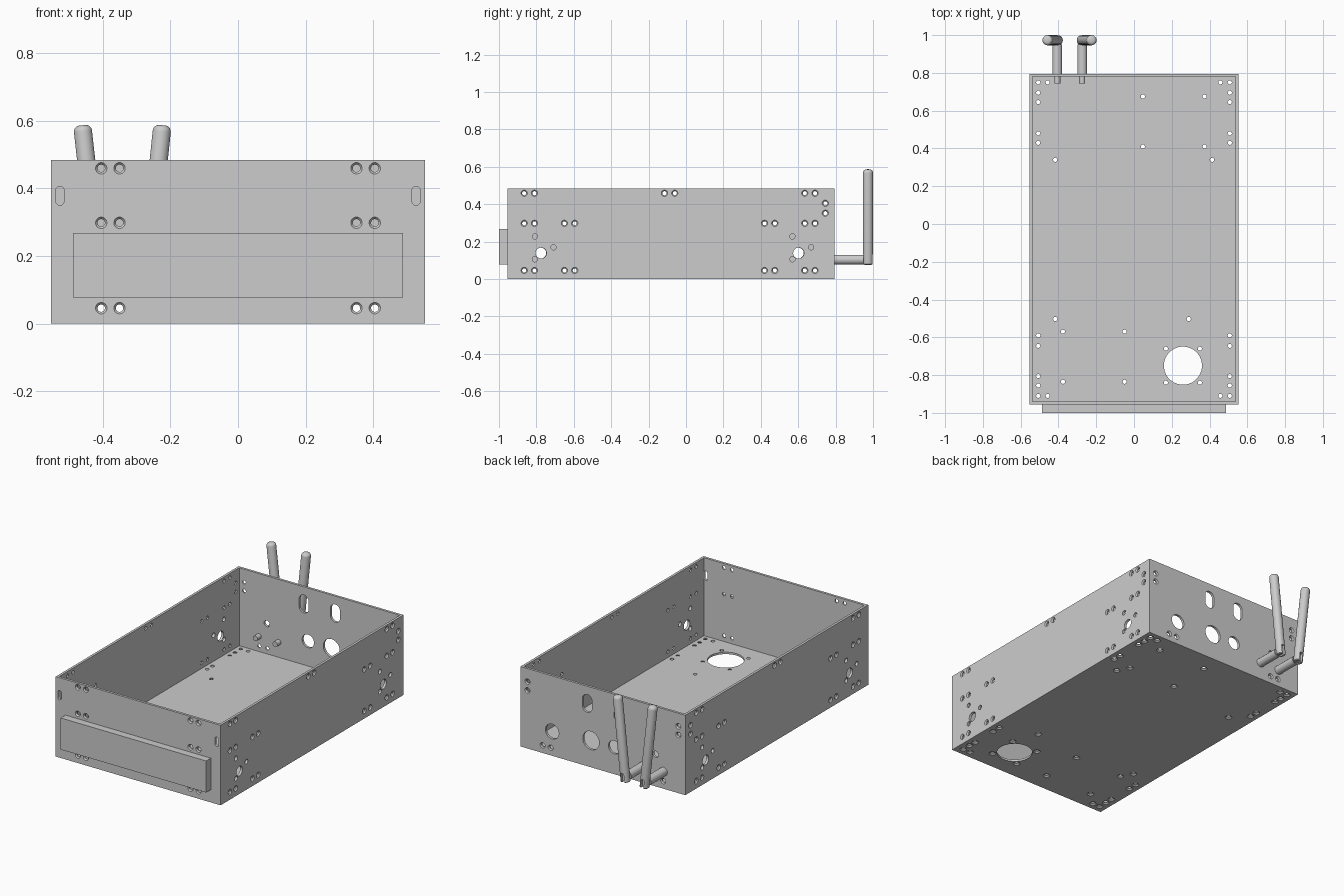
import bpy, bmesh, math
from mathutils import Matrix, Vector

if "Cube" in bpy.data.objects:
    bpy.data.objects.remove(bpy.data.objects["Cube"])

grey = bpy.data.materials.new("metal grey")
grey.use_nodes = True
COLOUR = (0.605, 0.605, 0.605, 1)
grey.diffuse_color = COLOUR
grey.node_tree.nodes["Principled BSDF"].inputs["Base Color"].default_value = COLOUR

W, H, T = 0.552, 0.484, 0.015         # half width, height, sheet thickness
FRONT, BACK = -0.955, 0.795
MID = (0.69 - 0.865) / 2              # centre of the side hole pattern


def make(name, bm):
    bmesh.ops.recalc_face_normals(bm, faces=bm.faces)
    mesh = bpy.data.meshes.new(name)
    bm.to_mesh(mesh)
    bm.free()
    mesh.materials.append(grey)
    ob = bpy.data.objects.new(name, mesh)
    bpy.context.collection.objects.link(ob)
    return ob


def box(name, lo, hi):
    bm = bmesh.new()
    lo, hi = Vector(lo), Vector(hi)
    bmesh.ops.create_cube(bm, size=1, matrix=Matrix.Translation((lo + hi) / 2)
                          @ Matrix.Diagonal((*(hi - lo), 1)))
    return make(name, bm)


def frame(origin, u, v):
    """Local axes: u and v across, their cross product along the height."""
    u, v = Vector(u).normalized(), Vector(v).normalized()
    m = Matrix((u, v, u.cross(v))).transposed().to_4x4()
    m.translation = Vector(origin)
    return m


def turned(bm, m, profile, n=20, stretch=0):
    """Closed solid from (height, radius) rings, optionally stretched to a slot."""
    rings = []
    for h, r in profile:
        ring = []
        for i in range(n):
            a = (i + 0.5) * math.tau / n
            y = r * math.sin(a)
            ring.append(bm.verts.new(m @ Vector((r * math.cos(a), y + math.copysign(stretch, y), h))))
        rings.append(ring)
    for p, q in zip(rings, rings[1:]):
        for i in range(n):
            j = (i + 1) % n
            bm.faces.new((p[i], p[j], q[j], q[i]))
    bm.faces.new(rings[0])
    bm.faces.new(rings[-1])


def cut(ob, cutter):
    mod = ob.modifiers.new("holes", 'BOOLEAN')
    mod.operation, mod.solver, mod.object = 'DIFFERENCE', 'EXACT', cutter
    deps = bpy.context.evaluated_depsgraph_get()
    mesh = bpy.data.meshes.new_from_object(ob.evaluated_get(deps))
    ob.modifiers.clear()
    ob.data = mesh
    bpy.data.objects.remove(cutter)


def drill(ob, m, screws, bores=(), slots=(), sink=0.017):
    """Countersunk screw holes, plain (u, v, r) bores and (u, v, r, stretch) slots."""
    bm = bmesh.new()
    at = lambda u, v: m @ Matrix.Translation((u, v, 0))
    for u, v in screws:
        turned(bm, at(u, v), [(-0.03, 0.011), (-0.007, 0.011), (0, sink), (0.01, sink)], 16)
    for u, v, r in bores:
        turned(bm, at(u, v), [(-0.03, r), (0.01, r)], 32)
    for u, v, r, stretch in slots:
        turned(bm, at(u, v), [(-0.03, r), (0.01, r)], 32, stretch)
    cut(ob, make("cutter", bm))


# Front panel and its raised display
front = box("front_panel", (-W, FRONT, 0), (W, FRONT + T, H))
drill(front, frame((0, FRONT, 0), (1, 0, 0), (0, 0, 1)),
      [(s * x, z) for s in (-1, 1) for x in (0.35, 0.404) for z in (0.046, 0.298, 0.459)],
      slots=[(s * 0.526, 0.378, 0.012, 0.016) for s in (-1, 1)])
box("display_block", (-0.487, -1, 0.077), (0.487, FRONT, 0.268))

# Back panel with connector cutouts
back = box("back_panel", (-W, BACK - T, 0), (W, BACK, H))
drill(back, frame((0, BACK, 0), (-1, 0, 0), (0, 0, 1)),
      [(s * x, 0.046) for s in (-1, 1) for x in (0.35, 0.404)]
      + [(s * 0.505, z) for s in (-1, 1) for z in (0.352, 0.405)],
      [(-0.34, 0.147, 0.045), (-0.08, 0.162, 0.055), (0.077, 0.163, 0.04), (0.353, 0.195, 0.019)],
      [(s * 0.105, 0.38, 0.032, 0.022) for s in (-1, 1)])

# Side panels: one hole pattern, turned half round for the other side
pairs = (-0.865, -0.81, -0.65, -0.595, 0.42, 0.475, 0.635, 0.69)
common = [(y, z) for y in pairs for z in (0.046, 0.298)]
common += [(y, 0.459) for y in (-0.865, -0.81, -0.115, -0.06, 0.635, 0.69)]
common += [(0.745, 0.352), (0.745, 0.405)]
ports = [(y + dy, z, r) for y in (-0.775, 0.602) for dy, z, r in
         ((0, 0.139, 0.029), (-0.033, 0.228, 0.014), (0.067, 0.17, 0.014), (-0.033, 0.106, 0.014))]
for name, s in (("left_panel", 1), ("right_panel", -1)):
    x0, x1 = sorted((s * W, s * (W - T)))
    side = box(name, (x0, FRONT + T, 0), (x1, BACK - T, H))
    shift = 0 if s > 0 else -2 * MID
    drill(side, frame((s * W, 0, 0), (0, s, 0), (0, 0, 1)),
          [(s * y, z) for y, z in common],
          [(y + shift, z, r) for y, z, r in ports])

# Floor with fan opening and board mounts
floor = box("floor_plate", (-W + T, FRONT + T, 0), (W - T, BACK - T, 0.012))
edge_y = (0.75, 0.695, 0.645, 0.48, 0.43, -0.59, -0.645, -0.805, -0.855, -0.91)
spots = [(s * 0.507, y) for s in (-1, 1) for y in edge_y]
spots += [(s * 0.457, y) for s in (-1, 1) for y in (0.75, -0.91)]
spots += [(x, y) for x in (0.047, 0.374) for y in (0.675, 0.41)]
spots += [(x, y) for x in (-0.376, -0.05) for y in (-0.57, -0.835)]
spots += [(x, y) for x in (0.169, 0.349) for y in (-0.66, -0.84)]
spots += [(-0.417, 0.34), (0.414, 0.34), (-0.417, -0.503), (0.29, -0.503)]
drill(floor, frame((0, 0, 0), (-1, 0, 0), (0, 1, 0)),
      [(-x, y) for x, y in spots], [(-0.259, -0.75, 0.101)], sink=0.02)

# Two hinged aerials on the back
smooth = []
for side, x, lean in (("right", -0.406, -0.112), ("left", -0.274, 0.105)):
    z = 0.104
    bm = bmesh.new()
    turned(bm, frame((x, 0, z), (-1, 0, 0), (0, 0, 1)),
           [(0.745, 0.016), (BACK, 0.016), (BACK, 0.026), (0.95, 0.026)], 24)
    smooth.append(make(side + "_aerial_base", bm))
    box(side + "_aerial_tongue", (x - 0.008, 0.94, z - 0.02), (x + 0.008, 0.985, z + 0.02))

    m = frame((x, 0.973, z), (1, 0, -lean), (0, 1, 0))
    m.translation -= m.col[2].to_3d() * 0.026
    dome = [(0.493 + 0.018 * math.sin(a), 0.009 + 0.018 * math.cos(a))
            for a in (math.radians(d) for d in (0, 20, 40, 60, 85))]
    bm = bmesh.new()
    turned(bm, m, [(0, 0.023), (0.004, 0.027)] + dome, 24)
    rod = make(side + "_aerial_rod", bm)
    bm = bmesh.new()
    bmesh.ops.create_cube(bm, size=1, matrix=m @ Matrix.Diagonal((0.02, 0.2, 0.11, 1)))
    cut(rod, make("cutter", bm))
    smooth.append(rod)

# Rounded shading on the turned parts
bpy.ops.object.select_all(action='DESELECT')
for ob in smooth:
    ob.select_set(True)
bpy.context.view_layer.objects.active = smooth[0]
bpy.ops.object.shade_smooth_by_angle(angle=math.radians(35))
